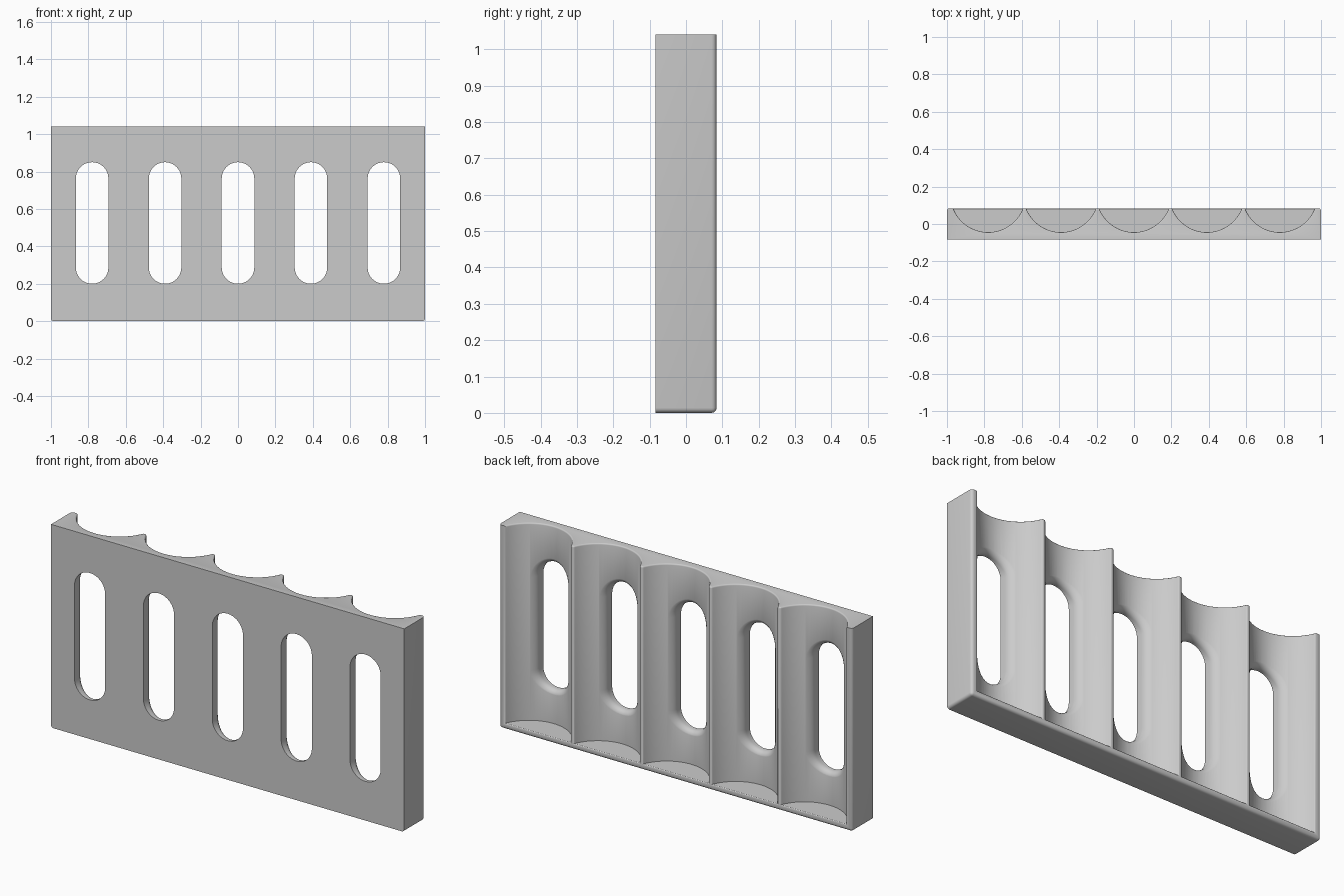
import bpy
import bmesh
from math import cos, sin, pi, sqrt, radians

if "Cube" in bpy.data.objects:
    bpy.data.objects.remove(bpy.data.objects["Cube"])

WIDTH, DEPTH, HEIGHT = 2.0, 0.168, 1.04
FRONT, BACK = -DEPTH / 2, DEPTH / 2
PITCH = 0.39
FLOOR = 0.03
RADIUS, AXIS_Y = 0.2, 0.156          # trough cylinder
SLOT_R, SLOT_LOW, SLOT_HIGH = 0.087, 0.2, 0.85
FLARE = 0.03
COLUMNS = [PITCH * i for i in range(-2, 3)]


def make_object(name, bm):
    bmesh.ops.recalc_face_normals(bm, faces=bm.faces)
    mesh = bpy.data.meshes.new(name)
    bm.to_mesh(mesh)
    bm.free()
    obj = bpy.data.objects.new(name, mesh)
    bpy.context.collection.objects.link(obj)
    return obj


def loft(name, rings):
    """Closed solid through rings of equal point count."""
    bm = bmesh.new()
    loops = [[bm.verts.new(p) for p in ring] for ring in rings]
    n = len(loops[0])
    for a, b in zip(loops, loops[1:]):
        for i in range(n):
            j = (i + 1) % n
            bm.faces.new((a[i], a[j], b[j], b[i]))
    bm.faces.new(loops[0])
    bm.faces.new(loops[-1])
    return make_object(name, bm)


def cut(target, cutter):
    """Subtract the cutter and discard it."""
    mod = target.modifiers.new("cut", 'BOOLEAN')
    mod.operation = 'DIFFERENCE'
    mod.solver = 'EXACT'
    mod.object = cutter
    bpy.context.view_layer.objects.active = target
    bpy.ops.object.modifier_apply(modifier=mod.name)
    bpy.data.objects.remove(cutter)


def round_edges(bm, rule, width, segments):
    edges = [e for e in bm.edges if rule(e)]
    bmesh.ops.bevel(bm, geom=edges, offset=width, offset_type='OFFSET',
                    segments=segments, profile=0.5, affect='EDGES',
                    clamp_overlap=False)


def all_at(edge, axis, value):
    return all(abs(v.co[axis] - value) < 1e-4 for v in edge.verts)


def trough_cutter(x):
    def ring(z):
        return [(x + RADIUS * cos(2 * pi * i / 96),
                 AXIS_Y + RADIUS * sin(2 * pi * i / 96), z) for i in range(96)]
    return loft("trough_cutter", [ring(FLOOR), ring(HEIGHT + 0.2)])


def slot_cutter(x):
    # Rounded-end outline as (x, z, normal x, normal z)
    outline = []
    steps = 20
    for start, z in ((0, SLOT_HIGH - SLOT_R), (pi, SLOT_LOW + SLOT_R)):
        for i in range(steps + 1):
            a = start + pi * i / steps
            outline.append((SLOT_R * cos(a), z + SLOT_R * sin(a), cos(a), sin(a)))

    def ring(offset, drop=None, y=None):
        points = []
        for px, pz, nx, nz in outline:
            qx, qz = px + offset * nx, pz + offset * nz
            wall = AXIS_Y - sqrt(RADIUS ** 2 - qx ** 2)
            points.append((x + qx, wall - drop if y is None else y, qz))
        return points

    # Straight hole, then a quarter-round flare that follows the trough wall
    rings = [ring(0, y=FRONT - 0.1)]
    for i in range(7):
        t = radians(80) * i / 6
        rings.append(ring(FLARE * (1 - cos(t)), FLARE * (1 - sin(t)) - 0.001))
    rings.append(ring(FLARE * (1 - cos(radians(80))), y=BACK + 0.1))
    return loft("slot_cutter", rings)


# Block with rounded outer edges; front outline and back top edge stay sharp
bm = bmesh.new()
bmesh.ops.create_cube(bm, size=1)
for v in bm.verts:
    v.co = (v.co.x * WIDTH, v.co.y * DEPTH, (v.co.z + 0.5) * HEIGHT)


def outer_edge(e):
    if all_at(e, 1, FRONT) or all_at(e, 2, HEIGHT) and all_at(e, 1, BACK):
        return False
    along_top_side = all_at(e, 2, HEIGHT)
    return not along_top_side


round_edges(bm, outer_edge, 0.014, 4)
rack = make_object("slotted_rack", bm)

# Five troughs open to the back and top
for x in COLUMNS:
    cut(rack, trough_cutter(x))

# Soften the trough rims and the floor lip
bm = bmesh.new()
bm.from_mesh(rack.data)
bmesh.ops.remove_doubles(bm, verts=bm.verts, dist=1e-5)


def rim_edge(e):
    if len(e.link_faces) != 2 or not e.is_convex or e.calc_face_angle(0) < 0.5:
        return False
    inside = all(abs(v.co.x) < 0.975 for v in e.verts)
    return inside and (all_at(e, 2, HEIGHT) or all_at(e, 1, BACK)) and not all_at(e, 1, FRONT)


round_edges(bm, rim_edge, 0.0068, 3)
bm.to_mesh(rack.data)
bm.free()

# Five long slots through the trough walls
for x in COLUMNS:
    cut(rack, slot_cutter(x))

# Single grey finish
grey = bpy.data.materials.new("plain_grey")
grey.use_nodes = True
colour = (0.6, 0.6, 0.6, 1)
grey.diffuse_color = colour
grey.node_tree.nodes["Principled BSDF"].inputs["Base Color"].default_value = colour
rack.data.materials.clear()
rack.data.materials.append(grey)
for p in rack.data.polygons:
    p.material_index = 0

bpy.ops.object.select_all(action='DESELECT')
rack.select_set(True)
bpy.context.view_layer.objects.active = rack
bpy.ops.object.shade_smooth_by_angle(angle=radians(35))
